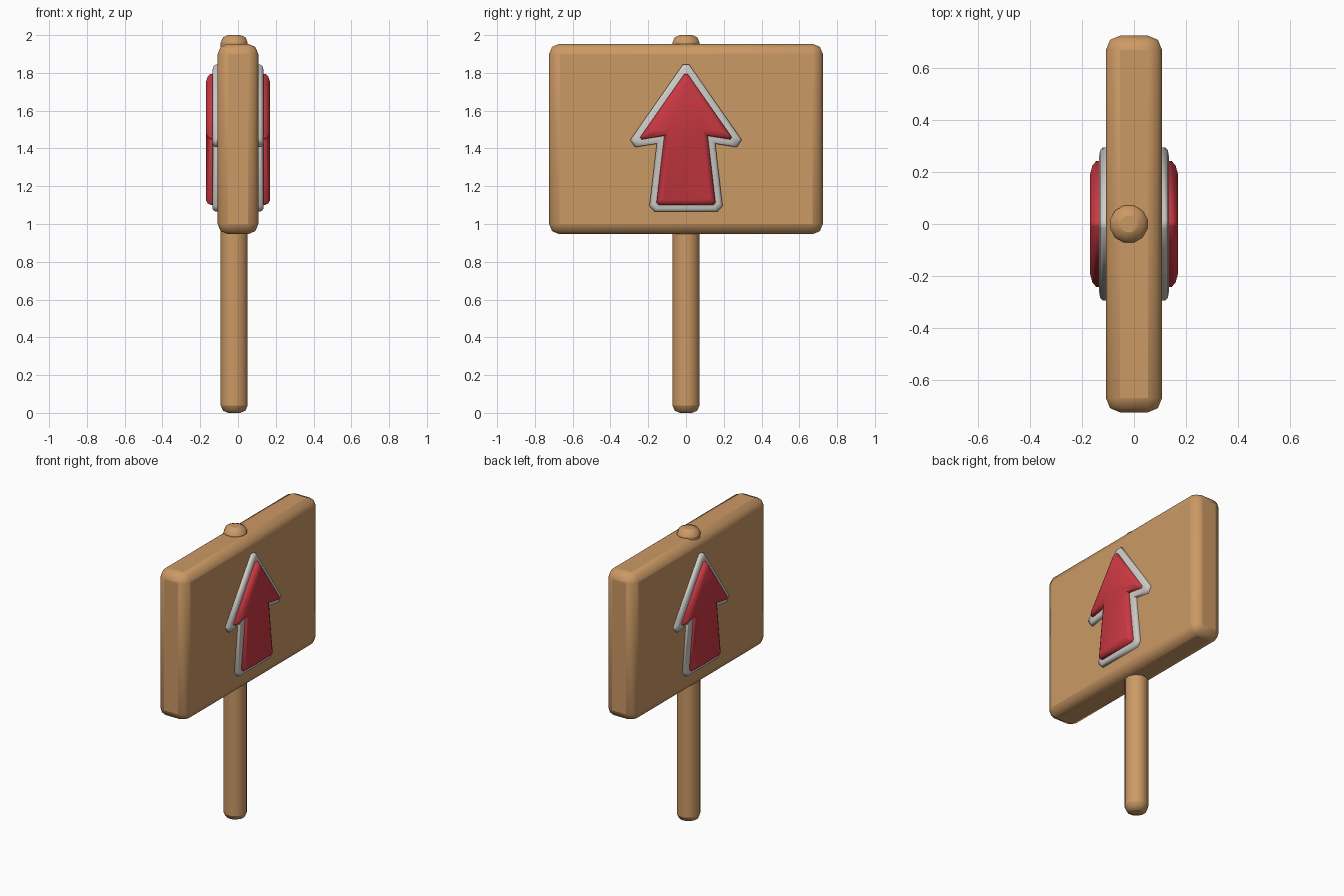
import bpy, bmesh, math
from mathutils import Vector

if "Cube" in bpy.data.objects:
    bpy.data.objects.remove(bpy.data.objects["Cube"])


def material(name, rgb):
    m = bpy.data.materials.new(name)
    m.diffuse_color = (*rgb, 1)
    m.use_nodes = True
    m.node_tree.nodes["Principled BSDF"].inputs["Base Color"].default_value = m.diffuse_color
    return m


WOOD = material("wood", (0.60, 0.32, 0.13))
RED = material("red", (0.60, 0.04, 0.055))
WHITE = material("off_white", (0.62, 0.60, 0.57))


def finish(ob, name, mat, bevel=0, segments=2):
    ob.name = name
    ob.data.materials.append(mat)
    if bevel:
        b = ob.modifiers.new("bevel", 'BEVEL')
        b.width, b.segments = bevel, segments
        b.limit_method, b.angle_limit = 'ANGLE', math.radians(50)
    bpy.ops.object.select_all(action='DESELECT')
    ob.select_set(True)
    bpy.context.view_layer.objects.active = ob
    bpy.ops.object.shade_smooth_by_angle(angle=math.radians(60))


# Board
bpy.ops.mesh.primitive_cube_add(size=1, location=(0, 0, 1.45))
board = bpy.context.object
board.scale = (0.216, 1.45, 1.008)
bpy.ops.object.transform_apply(location=False, scale=True)
finish(board, "board", WOOD, 0.055)

# Post
bpy.ops.mesh.primitive_cylinder_add(vertices=12, radius=0.074, depth=2,
                                    location=(-0.02, 0, 1), rotation=(0, 0, math.radians(15)))
finish(bpy.context.object, "post", WOOD, 0.04)

# Arrow outline in (y, z), counter-clockwise, sharp corners
HALF = [(0.197, 1.066), (0.155, 1.425), (0.329, 1.397)]
OUTLINE = HALF + [(0, 1.868)] + [(-y, z) for y, z in reversed(HALF)]


def ring(inset, cuts):
    """Inset the outline evenly, then cut its outer corners."""
    pts = [Vector(p) for p in OUTLINE]
    n = len(pts)
    moved = []
    for i, p in enumerate(pts):
        a = (p - pts[i - 1]).normalized()
        b = (pts[(i + 1) % n] - p).normalized()
        na, nb = Vector((-a.y, a.x)), Vector((-b.y, b.x))
        moved.append(p + (na + nb) * inset / (1 + na.dot(nb)))
    result = []
    for i, p in enumerate(moved):
        c = cuts[min(i, n - 1 - i)]
        if c:
            result.append(p + (moved[i - 1] - p).normalized() * c)
            result.append(p + (moved[(i + 1) % n] - p).normalized() * c)
        else:
            result.append(p)
    return result


def arrow(name, mat, layers, cuts):
    bm = bmesh.new()
    rings = [[bm.verts.new((x, p.x, p.y)) for p in ring(d, cuts)] for d, x in layers]
    for lo, hi in zip(rings, rings[1:]):
        for i in range(len(lo)):
            bm.faces.new((lo[i - 1], lo[i], hi[i], hi[i - 1]))
    bm.faces.new(rings[0][::-1])
    bm.faces.new(rings[-1])
    bmesh.ops.recalc_face_normals(bm, faces=bm.faces)
    me = bpy.data.meshes.new(name)
    bm.to_mesh(me)
    bm.free()
    ob = bpy.data.objects.new(name, me)
    bpy.context.collection.objects.link(ob)
    # same arrow on the opposite face of the board
    ob.modifiers.new("mirror", 'MIRROR').use_axis[0] = True
    finish(ob, name, mat)


# Pale border and raised red arrow on both faces
arrow("arrow_border", WHITE, [(0, 0.09), (0, 0.12), (0.005, 0.13), (0.017, 0.135)],
      (0.03, 0, 0.06, 0.03))
arrow("arrow", RED, [(0.035, 0.10), (0.035, 0.145), (0.043, 0.16), (0.06, 0.17)],
      (0.012, 0, 0.018, 0.015))
